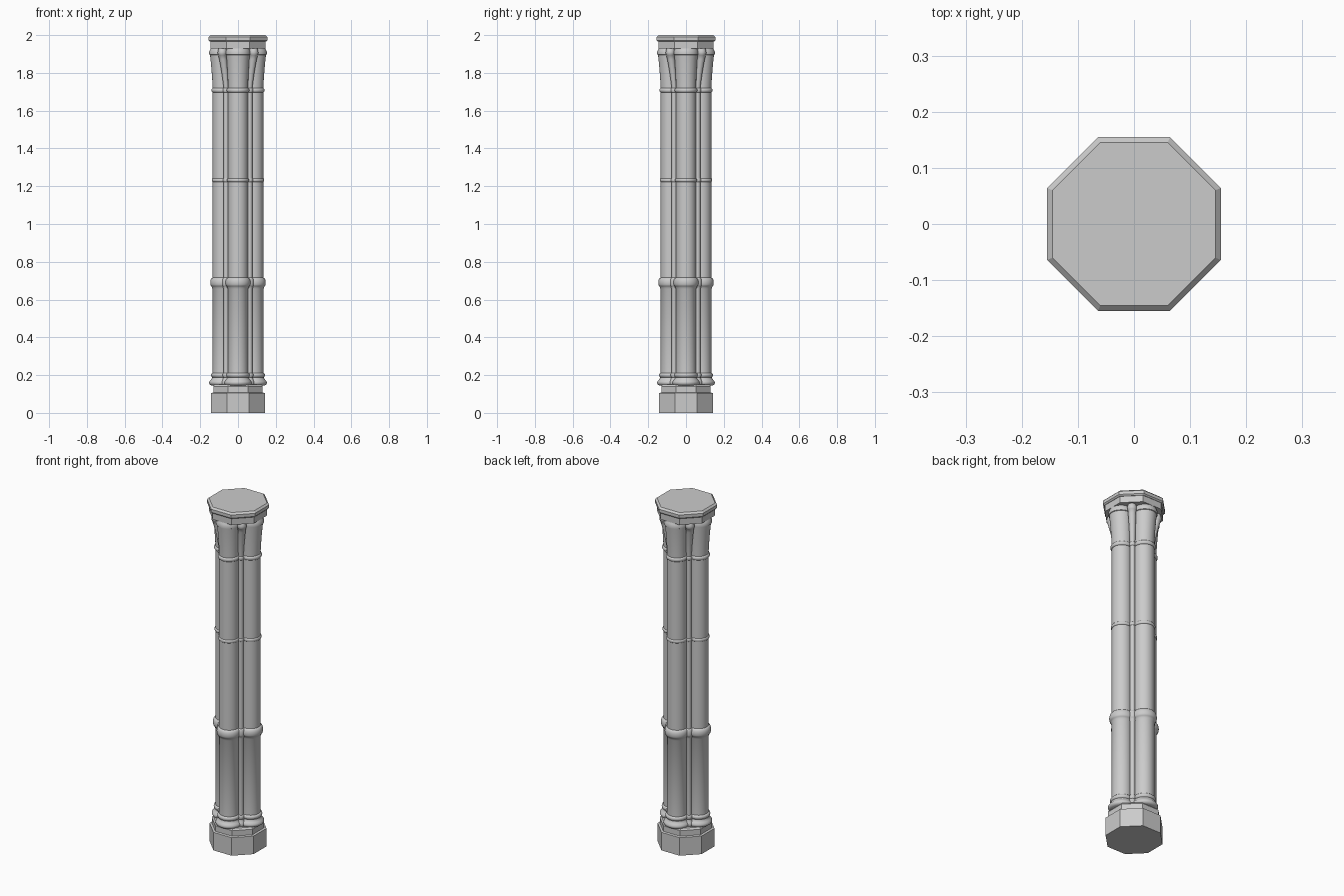
import bpy, math

if "Cube" in bpy.data.objects:
    bpy.data.objects.remove(bpy.data.objects["Cube"])

def finish(name, verts, faces, smooth):
    me = bpy.data.meshes.new(name)
    me.from_pydata(verts, [], faces)
    me.update()
    ob = bpy.data.objects.new(name, me)
    bpy.context.collection.objects.link(ob)
    if smooth:
        bpy.ops.object.select_all(action='DESELECT')
        bpy.context.view_layer.objects.active = ob
        ob.select_set(True)
        bpy.ops.object.shade_smooth_by_angle(angle=math.radians(50))
    return ob

def loft(name, rows, sides, angle=0.0, phase=0.0, smooth=True):
    """Stack rings of (z, radius, distance of ring centre from the axis)."""
    verts, faces = [], []
    for z, r, d in rows:
        cx, cy = d * math.cos(angle), d * math.sin(angle)
        for i in range(sides):
            a = phase + 2 * math.pi * i / sides
            verts.append((cx + r * math.cos(a), cy + r * math.sin(a), z))
    for k in range(len(rows) - 1):
        for i in range(sides):
            j = (i + 1) % sides
            faces.append((k*sides + i, k*sides + j, (k+1)*sides + j, (k+1)*sides + i))
    faces.append(tuple(reversed(range(sides))))
    faces.append(tuple((len(rows) - 1) * sides + i for i in range(sides)))
    return finish(name, verts, faces, smooth)

def octagon(name, profile):
    # profile holds (z, flat-to-centre distance)
    c = math.cos(math.pi / 8)
    return loft(name, [(z, a / c, 0) for z, a in profile], 8, phase=math.pi / 8, smooth=False)

def bead(z, half, bulge):
    # rounded ring: (height, added radius)
    return [(z - half * math.cos(t), bulge * math.sin(t))
            for t in [math.pi * i / 8 for i in range(9)]]

# Plinth and abacus
octagon("plinth", [(0, .142), (.105, .142), (.108, .131), (.14, .131), (.15, .124)])
octagon("abacus_lower", [(1.928, .146), (1.968, .146)])
octagon("abacus_upper", [(1.965, .148), (1.972, .155), (1.99, .155), (2.0, .145)])

# Shaft mouldings shared by all shafts: base, bands, neck ring
moulding = [(.145, .008), (.15, .015), (.157, .019), (.166, .018), (.174, .011),
            (.182, .005), (.188, .004)]
moulding += bead(.2, .012, .009)
moulding += [(.655, 0), (.662, .004), (.67, .006)] + bead(.69, .026, .013)[2:]
moulding += bead(1.232, .009, .005) + bead(1.708, .011, .007)

def shaft(name, angle, r, d, top_r, top_d, ring, sides):
    rows = [(z, r + b * ring, d) for z, b in moulding]
    # flared capital leaning outwards
    for i in range(1, 9):
        t = i / 8
        f = .6 * t + .4 * t * t
        rows.append((1.72 + .175 * t, r + (top_r - r) * f, d + (top_d - d) * f))
    rows += [(1.897, top_r + .004 * ring, top_d), (1.91, top_r + .005 * ring, top_d),
             (1.92, top_r + .001, top_d), (1.932, top_r - .004, top_d)]
    loft(name, rows, sides, angle)

# Four main shafts with slender shafts between them
for i in range(4):
    a = i * math.pi / 2
    shaft(f"main_shaft_{i}", a, .053, .081, .061, .087, 1.0, 40)
    shaft(f"slender_shaft_{i}", a + math.pi / 4, .014, .088, .022, .117, .55, 20)

# Core filling the recesses
loft("core", [(.14, .08, 0), (1.71, .08, 0), (1.82, .09, 0), (1.93, .11, 0)], 32)
